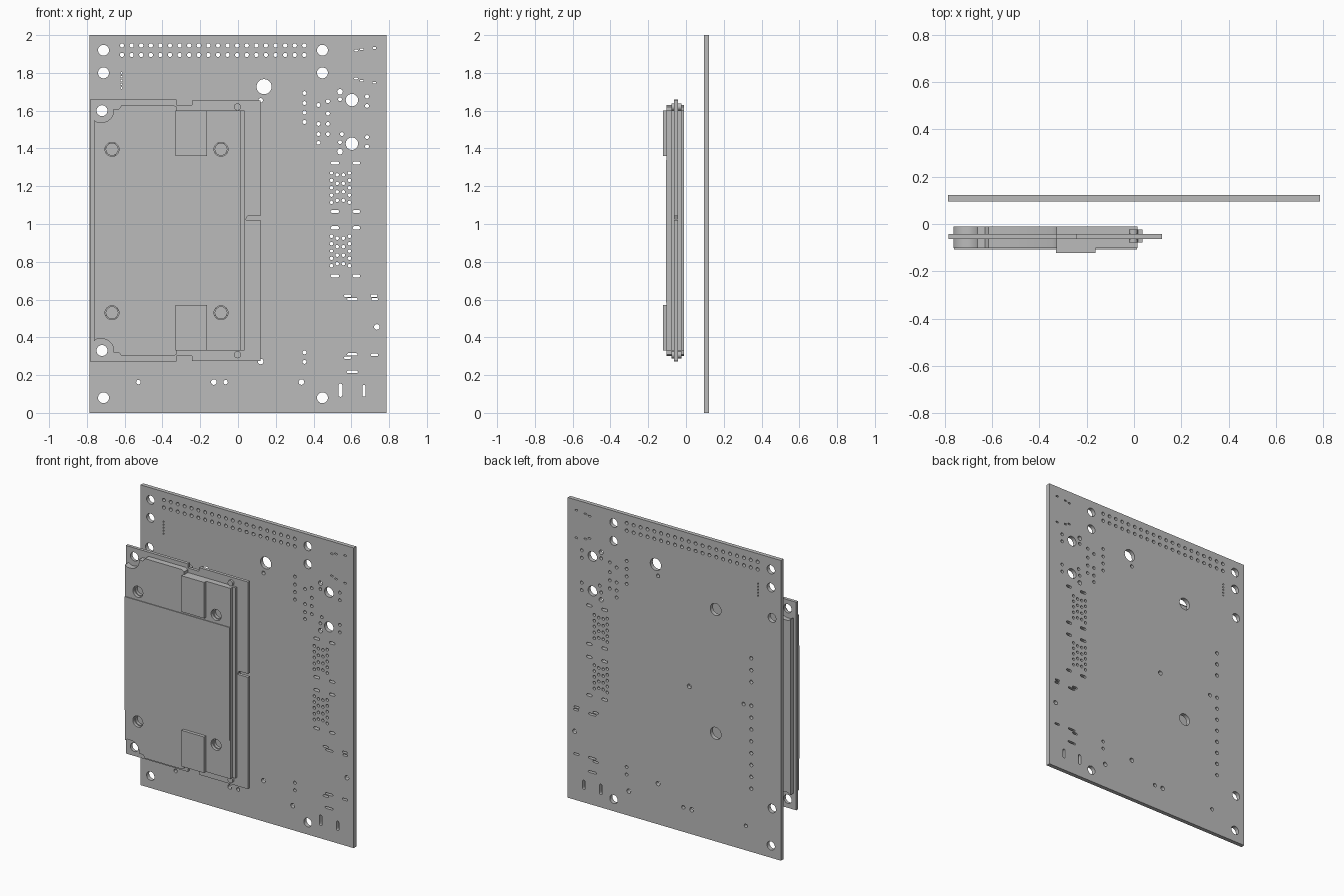
import bpy, bmesh, math

grey = bpy.data.materials.new("plain_grey")
grey.diffuse_color = (0.5, 0.5, 0.5, 1)
MID = 0.965  # height of the module's mirror line


def circle(x, z, r, n=16):
    return [(x + r * math.cos(2 * math.pi * i / n), z + r * math.sin(2 * math.pi * i / n)) for i in range(n)]


def slot(x, z, w, h):
    # rounded slot, long side either way
    r = min(w, h) / 2
    dx, dz = w / 2 - r, h / 2 - r
    pts = []
    for i in range(12):
        a = math.pi * (2 * i + 1) / 12
        c, s = math.cos(a), math.sin(a)
        pts.append((x + r * c + math.copysign(dx, c), z + r * s + math.copysign(dz, s)))
    return pts


def rect(x0, x1, z0, z1):
    return [(x0, z0), (x1, z0), (x1, z1), (x0, z1)]


def mirrored(top):
    return top + [(x, 2 * MID - z) for x, z in reversed(top)]


def plate(name, y0, y1, outline, holes=()):
    # filled outline with holes, extruded from y0 to y1
    cu = bpy.data.curves.new(name, 'CURVE')
    cu.dimensions = '2D'
    cu.fill_mode = 'BOTH'
    cu.extrude = (y1 - y0) / 2
    for loop in [outline, *holes]:
        sp = cu.splines.new('POLY')
        sp.points.add(len(loop) - 1)
        for p, (x, z) in zip(sp.points, loop):
            p.co = (x, z, 0, 1)
        sp.use_cyclic_u = True
    tmp = bpy.data.objects.new(name + "_curve", cu)
    bpy.context.collection.objects.link(tmp)
    dg = bpy.context.evaluated_depsgraph_get()
    me = bpy.data.meshes.new_from_object(tmp.evaluated_get(dg))
    bpy.data.objects.remove(tmp)
    bm = bmesh.new()
    bm.from_mesh(me)
    bmesh.ops.remove_doubles(bm, verts=bm.verts, dist=1e-5)
    for v in bm.verts:
        x, z, d = v.co
        v.co = (x, (y0 + y1) / 2 - d, z)
    bmesh.ops.recalc_face_normals(bm, faces=bm.faces)
    for f in bm.faces:
        f.smooth = True
        f.material_index = 0
    bm.to_mesh(me)
    bm.free()
    me.set_sharp_from_angle(angle=math.radians(35))
    me.materials.clear()
    me.materials.append(grey)
    me.name = name
    ob = bpy.data.objects.new(name, me)
    bpy.context.collection.objects.link(ob)
    return ob


# Main board holes
holes = []


def drill(r, *pts):
    holes.extend(circle(x, z, r, 24 if r > 0.025 else 12) for x, z in pts)


# mounting holes
drill(0.029, *[(x, z) for x in (-0.712, 0.447) for z in (1.92, 1.80, 0.08)])
drill(0.029, (-0.72, 1.6), (-0.72, 0.33))
drill(0.04, (0.138, 1.727), (-0.305, 1.545), (-0.305, 0.72))
drill(0.033, (0.603, 1.656), (0.603, 1.425))
# pin header rows and small column
drill(0.0115, *[(-0.614 + i * 0.0508, z) for i in range(20) for z in (1.945, 1.895)])
drill(0.005, *[(-0.617, 1.80 - i * 0.02) for i in range(5)])
# connector pins
drill(0.0105, *[(0.352, z) for z in (1.693, 1.64, 1.59, 1.54, 0.32, 0.27)])
drill(0.0105, *[(0.426, z) for z in (1.63, 1.53, 1.476, 1.43)])
drill(0.0105, *[(0.476, z) for z in (1.65, 1.585, 1.53, 1.476)])
drill(0.0105, *[(0.683, z) for z in (1.675, 1.625, 1.46, 1.41)])
drill(0.0105, (0.54, 1.66), (0.55, 1.476), (0.54, 1.433))
drill(0.015, (0.54, 1.70), (0.54, 1.383))
# staggered socket pins
for base in (1.27, 0.935):
    for x in (0.495, 0.59):
        drill(0.0095, *[(x, base - i * 0.039) for i in range(5)])
    for x in (0.525, 0.558):
        drill(0.0095, *[(x, base - 0.01 - i * 0.045) for i in range(4)])
# pins behind the module
drill(0.012, *[(-0.567, 1.29 - i * 0.079) for i in range(12) if i != 3])
drill(0.012, (-0.51, 0.97), (-0.527, 0.163), (-0.066, 0.163), (0.12, 1.655))
drill(0.015, (-0.11, 0.98), (0.12, 0.272), (0.735, 0.455), (0.336, 0.163), (-0.128, 0.163))
# slots
for z in (1.323, 1.066, 0.98, 0.725):
    holes += [slot(0.513, z, 0.045, 0.017), slot(0.627, z, 0.04, 0.017)]
for x, z, w in ((0.58, 0.62, 0.04), (0.605, 0.602, 0.055), (0.72, 0.62, 0.036), (0.724, 0.602, 0.036),
                (0.58, 0.292, 0.04), (0.605, 0.31, 0.055), (0.722, 0.307, 0.04), (0.605, 0.217, 0.06)):
    holes.append(slot(x, z, w, 0.013))
for x, z in ((0.625, 1.918), (0.655, 1.925), (0.722, 1.932), (0.625, 1.77), (0.655, 1.758), (0.722, 1.748)):
    holes.append(slot(x, z, 0.02, 0.01))
holes += [slot(0.542, 0.12, 0.021, 0.07), slot(0.667, 0.117, 0.019, 0.062)]
plate("main_board", 0.096, 0.123, rect(-0.786, 0.786, 0, 2), holes)

# Module board with edge notches and a slot on the right
module = mirrored([(0.04, MID + 0.055), (0.05, MID + 0.078), (0.118, MID + 0.078), (0.118, 1.655),
                   (-0.243, 1.655), (-0.243, 1.63), (-0.325, 1.63), (-0.325, 1.658), (-0.783, 1.658)])
# the slot sits slightly above the mirror line
module[-1:] = [module[-1]]
module = [(x, z if not (0.8 < z < 0.95) else 1.02) for x, z in module]
mount = [circle(-0.72, z, 0.029, 24) for z in (1.6, 0.33)]
plate("module_board", -0.063, -0.042, module, mount)

# Shield outline, with rounded cut-outs round the mounting holes
arc = [(-0.72 + 0.062 * math.cos(a), 1.6 + 0.062 * math.sin(a))
       for a in [math.radians(-i * 15) for i in range(0, 7)]]
shield = mirrored([(0.015, 1.6), (-0.325, 1.6), (-0.325, 1.62), (-0.345, 1.63), (-0.615, 1.63),
                   (-0.63, 1.61), (-0.66, 1.61)] + arc + [(-0.745, 1.538), (-0.763, 1.55)])
screws = [(x, z) for x in (-0.667, -0.09) for z in (1.395, 0.53)]
plate("front_shield", -0.102, -0.063, shield, [circle(x, z, 0.037, 24) for x, z in screws])
plate("back_shield", -0.042, -0.0105, shield)
for x, z in screws:
    plate("screw_seat", -0.082, -0.063, circle(x, z, 0.0369, 24), [circle(x, z, 0.031, 24)])

# Raised centre cover and end pads
plate("shield_cover", -0.107, -0.102, rect(-0.76, 0.012, 0.585, 1.34))
for name, z0, z1 in (("upper_pad", 1.36, 1.6), ("lower_pad", 0.33, 0.57)):
    plate(name, -0.123, -0.102, rect(-0.33, -0.163, z0, z1))

# Side rails along the right of the shields
plate("front_side_rail", -0.078, -0.063, rect(0.015, 0.035, 0.33, 1.6))
plate("back_side_rail", -0.042, -0.023, rect(0.015, 0.035, 0.33, 1.6))

# Locating pins at the ends
for z in (1.62, 0.308):
    plate("locating_pin", -0.078, -0.023, circle(-0.003, z, 0.019, 16))
